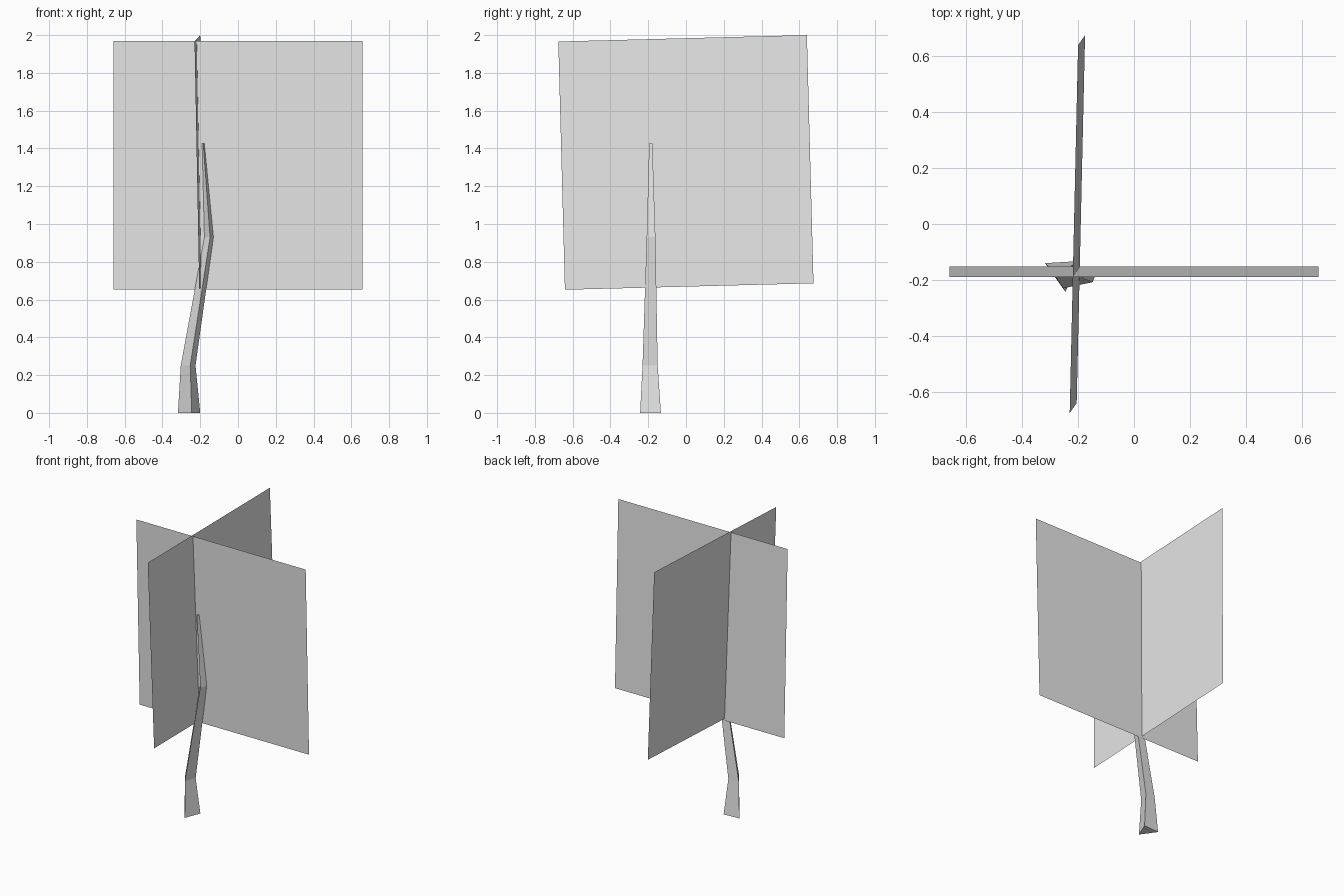
import bpy
import bmesh
from mathutils import Vector

cube = bpy.data.objects.get("Cube")
if cube:
    bpy.data.objects.remove(cube, do_unlink=True)

grey = bpy.data.materials.new("plain grey")
grey.use_nodes = True
colour = (0.8, 0.8, 0.8, 1)
grey.diffuse_color = colour
grey.node_tree.nodes["Principled BSDF"].inputs["Base Color"].default_value = colour


def finish(name, bm):
    mesh = bpy.data.meshes.new(name)
    bm.to_mesh(mesh)
    bm.free()
    mesh.materials.append(grey)
    obj = bpy.data.objects.new(name, mesh)
    bpy.context.collection.objects.link(obj)
    return obj


def card(name, corner, across, up):
    """Flat foliage card spanned by two edges from its lower corner."""
    c, a, u = Vector(corner), Vector(across), Vector(up)
    bm = bmesh.new()
    bm.faces.new([bm.verts.new(p) for p in (c, c + a, c + a + u, c + u)])
    return finish(name, bm)


def trunk(name, rings):
    """Closed three-sided trunk lofted through (height, corners) rings."""
    bm = bmesh.new()
    loops = [[bm.verts.new((x, y, z)) for x, y in pts] for z, pts in rings]
    for low, high in zip(loops, loops[1:]):
        for i in range(3):
            j = (i + 1) % 3
            bm.faces.new((low[i], low[j], high[j], high[i]))
    bm.faces.new(loops[0][::-1])
    bm.faces.new(loops[-1])
    bmesh.ops.recalc_face_normals(bm, faces=bm.faces)
    return finish(name, bm)


# Two crossing foliage cards
card("wide_foliage_card", (-0.66, -0.152, 0.652), (1.32, 0, 0), (0, -0.037, 1.318))
card("deep_foliage_card", (-0.205, -0.641, 0.652), (0.03, 1.316, 0.034), (-0.025, -0.035, 1.314))

# Bent, tapering trunk
trunk("trunk", [
    (0.0, [(-0.318, -0.14), (-0.245, -0.243), (-0.2, -0.133)]),
    (0.25, [(-0.303, -0.155), (-0.253, -0.23), (-0.225, -0.15)]),
    (0.93, [(-0.178, -0.166), (-0.148, -0.208), (-0.13, -0.162)]),
    (1.425, [(-0.19, -0.18), (-0.184, -0.195), (-0.178, -0.178)]),
])
